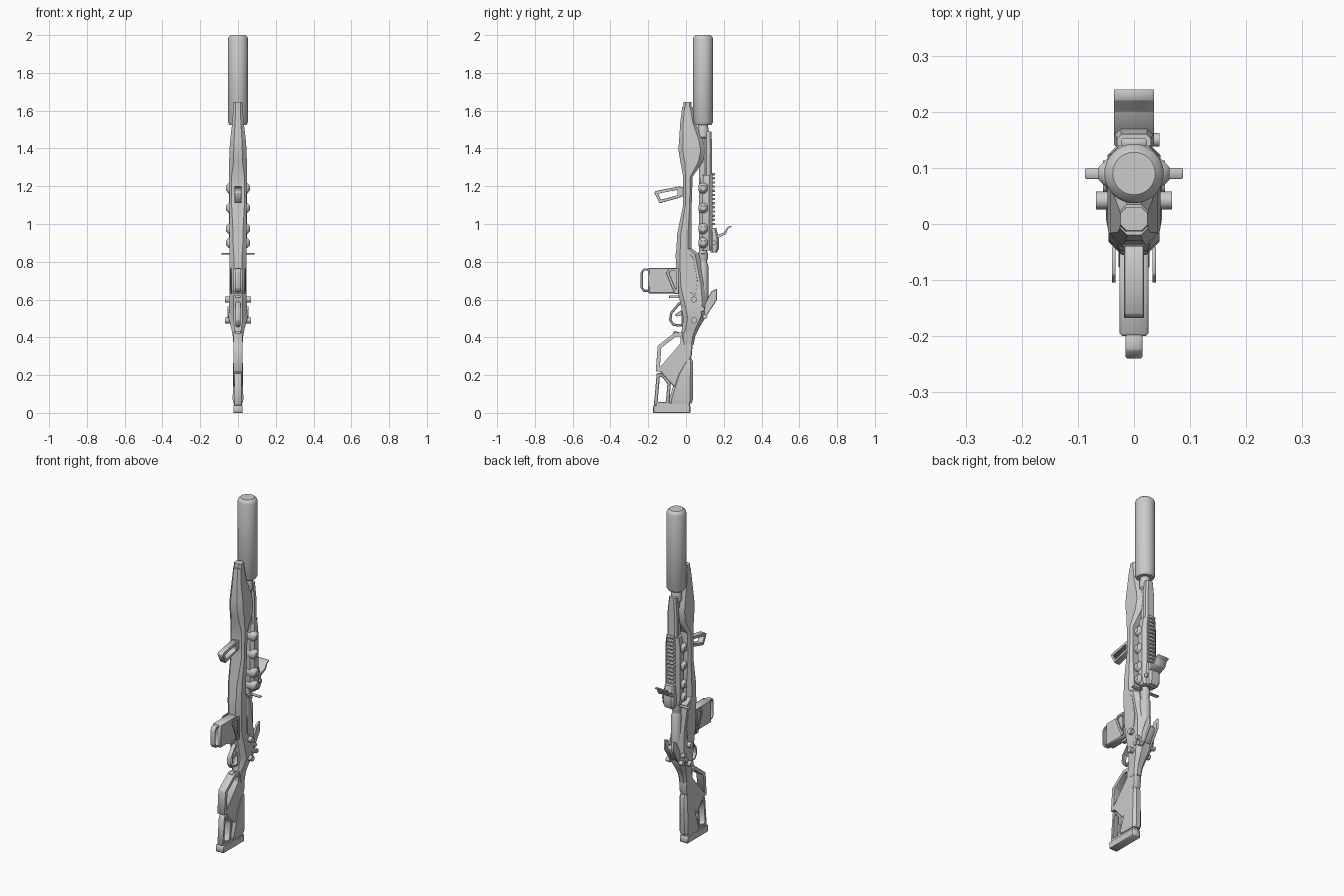
import bpy
import bmesh
import math
from mathutils import Matrix, Vector

default_cube = bpy.data.objects.get("Cube")
if default_cube:
    bpy.data.objects.remove(default_cube, do_unlink=True)

# One plain grey covers the whole model
grey = bpy.data.materials.new("plain grey")
grey.use_nodes = True
grey.diffuse_color = (.6, .6, .6, 1)
grey.node_tree.nodes["Principled BSDF"].inputs["Base Color"].default_value = grey.diffuse_color

smooth_parts = []
bore = .09


def finish(name, bm, smooth=False):
    """Turn a bmesh into a named, coloured object."""
    bmesh.ops.remove_doubles(bm, verts=bm.verts, dist=.0001)
    bmesh.ops.recalc_face_normals(bm, faces=bm.faces)
    mesh = bpy.data.meshes.new(name)
    bm.to_mesh(mesh)
    bm.free()
    mesh.materials.append(grey)
    part = bpy.data.objects.new(name, mesh)
    bpy.context.collection.objects.link(part)
    if smooth:
        smooth_parts.append(part)
    return part


def skin(name, rings):
    """Join matching rings of points into a closed smooth body."""
    bm = bmesh.new()
    rings = [[bm.verts.new(point) for point in ring] for ring in rings]
    for lower, upper in zip(rings, rings[1:]):
        for i in range(len(lower)):
            bm.faces.new((lower[i - 1], lower[i], upper[i], upper[i - 1]))
    bm.faces.new(rings[0])
    bm.faces.new(rings[-1])
    return finish(name, bm, True)


def loft(name, *stations, chamfer=.25):
    """Skin chamfered sections given as (z, y front, y back, half width)."""
    rings = []
    for z, front, back, half in stations:
        cut = min(back - front, half * 2) * chamfer
        outline = [(half - cut, front), (half, front + cut), (half, back - cut), (half - cut, back)]
        outline += [(-x, y) for x, y in reversed(outline)]
        rings.append([(x, y, z) for x, y in outline])
    return skin(name, rings)


def tube(name, *profile, sides=32):
    """Turn a profile of (radius, z) points around the bore line."""
    angles = [math.tau * i / sides for i in range(sides)]
    return skin(name, [[(radius * math.cos(a), bore + radius * math.sin(a), z) for a in angles]
                       for radius, z in profile])


def inset(outline, wall):
    """Move every edge of a closed outline inwards by the wall thickness."""
    points = [Vector(point) for point in outline]
    following = points[1:] + points[:1]
    turn = math.copysign(wall, sum(p.cross(q) for p, q in zip(points, following)))
    normals = [(q - p).normalized().orthogonal() for p, q in zip(points, following)]
    return [p + (normals[i - 1] + normals[i]) * turn / (1 + normals[i - 1].dot(normals[i]))
            for i, p in enumerate(points)]


def plate(name, *outline, half, wall=None, x=0, bevel=.003):
    """Extrude a side outline of (y, z) points across x; a wall makes it an open frame."""
    curve = bpy.data.curves.new(name, "CURVE")
    curve.dimensions = "2D"
    curve.fill_mode = "BOTH"
    curve.extrude = half
    for loop in [outline, inset(outline, wall)] if wall else [outline]:
        spline = curve.splines.new("POLY")
        spline.points.add(len(loop) - 1)
        for point, (y, z) in zip(spline.points, loop):
            point.co = (y, z, 0, 1)
        spline.use_cyclic_u = True
    helper = bpy.data.objects.new(name + " outline", curve)
    bm = bmesh.new()
    bm.from_mesh(helper.to_mesh())
    helper.to_mesh_clear()
    bpy.data.objects.remove(helper)
    bpy.data.curves.remove(curve)
    bm.transform(Matrix(((0, 0, 1, x), (1, 0, 0, 0), (0, 1, 0, 0), (0, 0, 0, 1))))
    part = finish(name, bm)
    edge = part.modifiers.new("edge bevel", "BEVEL")
    edge.width = bevel
    edge.segments = 1
    edge.limit_method = "ANGLE"
    return part


def block(name, y, z, depth, height, half, **options):
    """Rectangular plate centred on (y, z)."""
    corners = [(y + a * depth / 2, z + b * height / 2) for a, b in ((-1, -1), (1, -1), (1, 1), (-1, 1))]
    return plate(name, *corners, half=half, **options)


def knob(name, x, y, z, radius, depth):
    """Short sideways cylinder."""
    bm = bmesh.new()
    turn = Matrix.Translation((x, y, z)) @ Matrix.Rotation(math.pi / 2, 4, "Y")
    bmesh.ops.create_cone(bm, cap_ends=True, segments=16, radius1=radius, radius2=radius, depth=depth, matrix=turn)
    return finish(name, bm, True)


# Suppressor, barrel and bolt along the bore
tube("suppressor", (.045, 1.525), (.053, 1.54), (.053, 1.98), (.049, 1.99), (.038, 2))
tube("barrel", (.022, .6), (.022, 1.45), (.03, 1.46), (.03, 1.5), (.024, 1.53))
tube("bolt_carrier", (.028, .6), (.028, .78), (.02, .8), (.027, .82), (.027, .85))
block("charging_handles", bore, .842, .02, .008, half=.087, bevel=.002)

# Long fore stock running into the receiver
loft("stock_body", (.36, -.02, .04, .024), (.41, -.03, .05, .028), (.45, -.02, .07, .036),
     (.5, -.015, .1, .05), (.58, -.03, .11, .047), (.68, -.05, .1, .042), (.84, -.055, .07, .045),
     (.87, -.05, .03, .045), (.94, -.048, .03, .045), (1.1, -.015, .03, .045), (1.25, -.015, .035, .047),
     (1.33, -.03, bore, .047), (1.39, -.04, .1, .045), (1.44, -.037, bore, .042),
     (1.54, -.03, .05, .03), (1.62, -.02, .035, .025))
loft("nose_cap", (1.6, -.015, .03, .026), (1.645, -.012, .03, .024))
loft("upper_handguard", (.86, .1, .135, .03), (1.4, .1, .138, .03), (1.49, .1, .135, .022))

# Rail scaffold with side lugs and teeth
loft("rail_scaffold", (.86, .08, .14, .04), (.9, .07, .14, .047), (1.2, .07, .14, .047), (1.26, .08, .14, .04))
for z in (.9, .975, 1.085, 1.19):
    block("side_lugs", bore, z, .05, .055, half=.063, bevel=.014)
for i in range(13):
    block("rail_tooth", .145, 1 + i * .022, .015, .012, half=.022, bevel=.002)

# Folding sight with its raised leaf
loft("sight_base", (.85, .13, .165, .03), (.87, .13, .175, .036), (.92, .13, .175, .036), (.98, .13, .16, .03))
plate("sight_leaf", (.16, .94), (.2, .955), (.22, .985), (.24, .99), (.24, .983), (.223, .975), (.21, .945), (.165, .925),
      half=.036, bevel=.001)
knob("sight_screw", .035, .15, .9, .012, .02)

# Receiver fittings, mirrored on both sides
for side, label in ((1, "left"), (-1, "right")):
    for z in (.49, .6):
        knob(label + "_receiver_knob", side * .053, .042, z, .016, .03)
    for y, z in ((.085, .55), (.1, .51), (.07, .52)):
        knob(label + "_selector", side * .043, y, z, .013, .025)
    plate(label + "_rear_fin", (bore, .56), (.135, .645), (.165, .657), (.165, .6), (.1, .5),
          half=.006, x=side * .025)
    plate(label + "_magazine_guide", (-.04, .63), (-.06, .63), (-.105, .74), (-.09, .765), (-.04, .765),
          half=.003, wall=.014, x=side * .036, bevel=.001)
    plate(label + "_receiver_trim", (.02, .64), (.05, .62), (.06, .7), (.04, .82), (.02, .84),
          half=.003, x=side * .043, bevel=.001)
plate("rear_fin_bridge", (bore, .54), (.135, .62), (.145, .6), (.11, .52), half=.025)

# Magazine with its open pull loop and catch
block("magazine", -.11, .7, .18, .135, half=.026, bevel=.005)
plate("magazine_pull", (-.19, .64), (-.225, .64), (-.24, .66), (-.24, .745), (-.225, .765), (-.19, .765),
      half=.015, wall=.012)
block("magazine_catch", -.06, .615, .06, .015, half=.012)

# Trigger group
plate("trigger_guard", (-.01, .59), (-.04, .585), (-.085, .53), (-.09, .49), (-.07, .46), (-.01, .455),
      half=.012, wall=.013)
plate("trigger", (-.015, .55), (-.06, .52), (-.05, .51), (-.015, .52), half=.006)

# Front hand stop, an open slanted frame with its foot on the stock
plate("hand_stop", (-.03, 1.14), (-.14, 1.11), (-.168, 1.165), (-.16, 1.175), (-.03, 1.2), half=.018, wall=.016)
block("hand_stop_foot", -.025, 1.17, .035, .05, half=.018)

# Skeleton grip and shoulder stock
plate("grip_loop", (-.01, .425), (-.06, .425), (-.15, .355), (-.16, .22), (-.13, .22), (-.01, .36),
      half=.023, wall=.02, bevel=.004)
plate("grip_web", (.04, .42), (-.02, .42), (-.03, .35), (-.15, .23), (-.055, .13), (.03, .3), half=.023, bevel=.005)
plate("grip_hook", (-.07, .42), (-.06, .435), (-.03, .425), (-.02, .4), half=.012)
plate("stock_frame", (-.155, .21), (-.17, .04), (-.09, .04), (-.08, .16), (-.12, .21), half=.018, wall=.018)
loft("cheek_rest", (.05, -.09, .03, .024), (.07, -.09, .036, .028), (.2, -.05, .036, .027), (.27, -.01, .036, .025),
     (.288, 0, .03, .02))
block("butt_pad", -.075, .02, .2, .04, half=.025, bevel=.005)
block("butt_spacer", -.07, .042, .18, .02, half=.02)

# Smooth the rounded parts, keeping hard edges
bpy.ops.object.select_all(action="DESELECT")
for part in smooth_parts:
    part.select_set(True)
bpy.context.view_layer.objects.active = smooth_parts[0]
bpy.ops.object.shade_smooth_by_angle(angle=math.radians(32))
